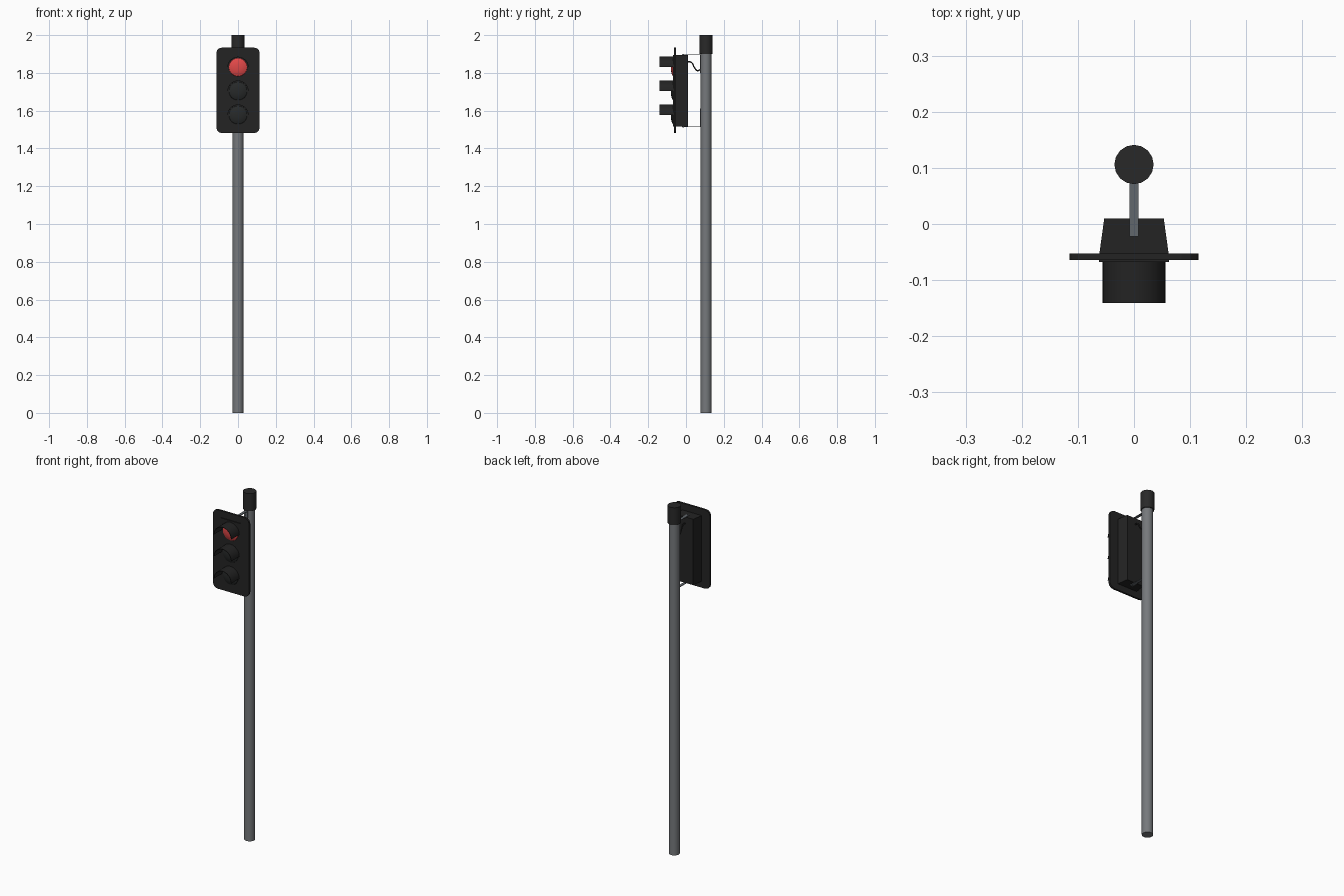
import bpy, bmesh, math
from mathutils import Matrix, Vector

if "Cube" in bpy.data.objects:
    bpy.data.objects.remove(bpy.data.objects["Cube"])


def mat(name, r, g, b):
    m = bpy.data.materials.new(name)
    m.diffuse_color = (r, g, b, 1)
    m.use_nodes = True
    m.node_tree.nodes["Principled BSDF"].inputs["Base Color"].default_value = m.diffuse_color
    return m


BLACK = mat("black_housing", 0.017, 0.017, 0.017)
CAP = mat("cap_black", 0.022, 0.022, 0.022)
STEEL = mat("grey_steel", 0.18, 0.19, 0.20)
BRACKET = mat("bracket_grey", 0.12, 0.135, 0.15)
RED = mat("red_lens", 0.75, 0.065, 0.065)
DARK = mat("unlit_lens", 0.02, 0.022, 0.022)


def finish(name, bm, material, smooth=True):
    bmesh.ops.recalc_face_normals(bm, faces=bm.faces)
    me = bpy.data.meshes.new(name)
    bm.to_mesh(me)
    bm.free()
    me.materials.append(material)
    ob = bpy.data.objects.new(name, me)
    bpy.context.collection.objects.link(ob)
    if smooth:
        bpy.ops.object.select_all(action='DESELECT')
        ob.select_set(True)
        bpy.context.view_layer.objects.active = ob
        bpy.ops.object.shade_smooth_by_angle(angle=math.radians(35))
    return ob


def cylinder(name, radius, z0, z1, y, material, sides=16, x=0):
    bm = bmesh.new()
    bmesh.ops.create_cone(bm, cap_ends=True, segments=sides, radius1=radius, radius2=radius,
                          depth=z1 - z0, matrix=Matrix.Translation((x, y, (z0 + z1) / 2)))
    return finish(name, bm, material)


def prism(name, points, offset, material, smooth=False):
    """Closed outline of 3D points pushed along an offset."""
    bm = bmesh.new()
    face = bm.faces.new([bm.verts.new(p) for p in points])
    ext = bmesh.ops.extrude_face_region(bm, geom=[face], use_keep_orig=True)
    moved = [g for g in ext["geom"] if isinstance(g, bmesh.types.BMVert)]
    bmesh.ops.translate(bm, verts=moved, vec=Vector(offset))
    return finish(name, bm, material, smooth)


POLE_Y = 0.106
Z_TOP, Z_BOT = 1.895, 1.517

# Pole and its cap
cylinder("pole", 0.029, 0, 1.95, POLE_Y, STEEL, 20)
cylinder("pole_cap", 0.035, 1.90, 2.0, POLE_Y, CAP, 16)

# Signal housing: tapers toward the back
outline = [(-0.063, -0.062), (0.063, -0.062), (0.053, 0.010), (-0.053, 0.010)]
prism("housing", [(x, y, Z_BOT) for x, y in outline], (0, 0, Z_TOP - Z_BOT), BLACK)

# Front door of the housing
prism("housing_door", [(sx * 0.062, -0.055, z) for sx, z in
                       ((-1, Z_BOT), (1, Z_BOT), (1, Z_TOP), (-1, Z_TOP))],
      (0, -0.013, 0), BLACK)

# Backplate with rounded corners
corner, r = [], 0.03
for i, (sx, z) in enumerate(((1, 1.934), (-1, 1.934), (-1, 1.481), (1, 1.481))):
    cx = sx * (0.115 - r)
    cz = z - r if z > 1.7 else z + r
    for k in range(4):
        a = math.radians(90 * i + 30 * k)
        corner.append((cx + r * math.cos(a), -0.053, cz + r * math.sin(a)))
prism("backplate", corner, (0, -0.011, 0), BLACK)

# Three lenses with half-round visors
SEG = 12
for label, z, material in (("top", 1.830, RED), ("middle", 1.704, DARK), ("bottom", 1.577, DARK)):
    # shallow dome, rings from rim to tip
    bm = bmesh.new()
    rings = []
    for rad, y in ((0.050, -0.066), (0.048, -0.070), (0.036, -0.076), (0.018, -0.080)):
        rings.append([bm.verts.new((rad * math.cos(2 * math.pi * i / 16), y,
                                    z + rad * math.sin(2 * math.pi * i / 16))) for i in range(16)])
    for a, b in zip(rings, rings[1:]):
        for i in range(16):
            j = (i + 1) % 16
            bm.faces.new((a[i], a[j], b[j], b[i]))
    bm.faces.new(rings[-1])
    finish(label + "_lens", bm, material)

    arc = [math.pi * i / SEG for i in range(SEG + 1)]
    ring = [(0.056 * math.cos(a), -0.067, z + 0.056 * math.sin(a)) for a in arc]
    ring += [(0.0535 * math.cos(a), -0.067, z + 0.0535 * math.sin(a)) for a in reversed(arc)]
    prism(label + "_visor", ring, (0, -0.074, 0), BLACK, True)

# L-shaped brackets joining housing and pole
for label, z, d in (("upper", Z_TOP, -1), ("lower", Z_BOT, 1)):
    t = 0.003 * d
    profile = [(-0.022, z - t), (0.078, z - t), (0.078, z + 0.095 * d),
               (0.075, z + 0.095 * d), (0.075, z), (-0.022, z)]
    prism(label + "_bracket", [(-0.008, y, zz) for y, zz in profile], (0.016, 0, 0), BRACKET)
    zs = sorted((z, z - 1.7 * t))
    cylinder(label + "_bracket_bolt", 0.004, zs[0], zs[1], -0.014, BRACKET, 8)

# Cable from housing to pole
curve = bpy.data.curves.new("cable", 'CURVE')
curve.dimensions = '3D'
curve.bevel_depth = 0.004
curve.bevel_resolution = 1
curve.resolution_u = 6
path = [(0.004, 1.858), (0.028, 1.856), (0.045, 1.828), (0.060, 1.812), (0.082, 1.822)]
sp = curve.splines.new('BEZIER')
sp.bezier_points.add(len(path) - 1)
for p, (y, z) in zip(sp.bezier_points, path):
    p.co = (0, y, z)
    p.handle_left_type = p.handle_right_type = 'AUTO'
curve.materials.append(BLACK)
bpy.context.collection.objects.link(bpy.data.objects.new("cable", curve))
